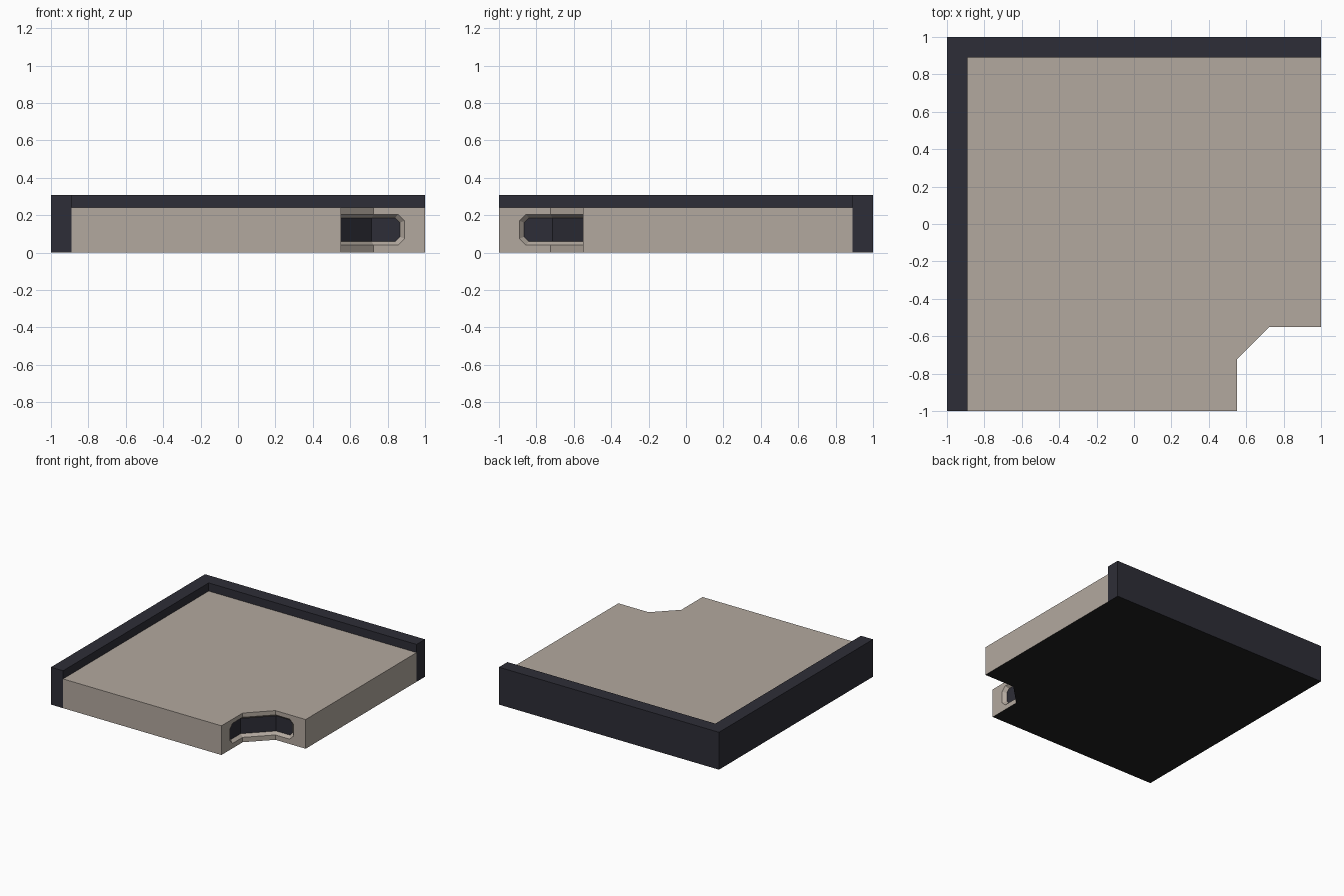
import bpy, bmesh

if "Cube" in bpy.data.objects:
    bpy.data.objects.remove(bpy.data.objects["Cube"])


def material(name, rgb):
    m = bpy.data.materials.new(name)
    m.diffuse_color = (*rgb, 1.0)
    m.use_nodes = True
    m.node_tree.nodes["Principled BSDF"].inputs["Base Color"].default_value = m.diffuse_color
    return m


beige = material("warm beige", (0.45, 0.395, 0.345))
dark = material("dark slate", (0.027, 0.027, 0.038))
black = material("underside black", (0.014, 0.014, 0.015))

SLAB_H, WALL_H = 0.24, 0.307
EDGE = 0.89            # inner edge of the two border walls
NOTCH, BEND = 0.55, 0.725


def mirror(p):
    """Reflect across the notch diagonal."""
    return (-p[1], -p[0], p[2])


def half_ring(depth, end, chamfer, lo, hi):
    """Half of the slot outline, from the bend round the chamfered end and back."""
    x, bend = NOTCH - depth, -BEND + 0.4142 * depth
    return [(x, bend, lo), (x, end + chamfer, lo), (x, end, lo + chamfer),
            (x, end, hi - chamfer), (x, end + chamfer, hi), (x, bend, hi)]


def build(name, faces, mats):
    """faces: list of (points, material index)."""
    bm = bmesh.new()
    for pts, mi in faces:
        bm.faces.new([bm.verts.new(p) for p in pts]).material_index = mi
    bmesh.ops.remove_doubles(bm, verts=bm.verts[:], dist=1e-5)
    bmesh.ops.recalc_face_normals(bm, faces=bm.faces[:])
    me = bpy.data.meshes.new(name)
    bm.to_mesh(me)
    bm.free()
    for m in mats:
        me.materials.append(m)
    ob = bpy.data.objects.new(name, me)
    bpy.context.collection.objects.link(ob)
    return ob


def prism(outline, height, skip=()):
    """Caps and sides; bottom uses material 1, the rest material 0."""
    lo = [(x, y, 0.0) for x, y in outline]
    hi = [(x, y, height) for x, y in outline]
    n = len(outline)
    faces = [(lo[::-1], 1), (hi, 0)]
    for i in range(n):
        if i not in skip:
            j = (i + 1) % n
            faces.append(([lo[i], lo[j], hi[j], hi[i]], 0))
    return faces


# Floor slab with a notched corner; the three notch walls are built around the slot
slab_outline = [(-EDGE, -1), (NOTCH, -1), (NOTCH, -BEND), (BEND, -NOTCH),
                (1, -NOTCH), (1, EDGE), (-EDGE, EDGE)]
slab = prism(slab_outline, SLAB_H, skip=(1, 2, 3))

outer = half_ring(0.0, -0.89, 0.035, 0.04, 0.205)
inner = half_ring(0.025, -0.865, 0.025, 0.06, 0.185)
corner = [(NOTCH, -BEND, SLAB_H), (NOTCH, -1, SLAB_H), (NOTCH, -1, 0), (NOTCH, -BEND, 0)]

for flip in (False, True):
    o, i, c = [[mirror(p) if flip else p for p in pts] for pts in (outer, inner, corner)]
    slab.append((o + c, 0))                                     # notch wall round the slot
    for k in range(5):                                          # sloped slot rim
        slab.append(([o[k], o[k + 1], i[k + 1], i[k]], 0))
    slab.append((i, 2))                                         # dark slot panel

# Diagonal notch wall: strips below and above, rim and panel
for k, c in ((0, corner[3]), (5, corner[0])):
    slab.append(([c, mirror(c), mirror(outer[k]), outer[k]], 0))
    slab.append(([outer[k], mirror(outer[k]), mirror(inner[k]), inner[k]], 0))
slab.append(([inner[0], mirror(inner[0]), mirror(inner[5]), inner[5]], 2))
build("floor_slab", slab, [beige, black, dark])

# L-shaped border wall along the left and back
wall_outline = [(-1, -1), (-EDGE, -1), (-EDGE, EDGE), (1, EDGE), (1, 1), (-1, 1)]
build("border_wall", prism(wall_outline, WALL_H), [dark, black])
